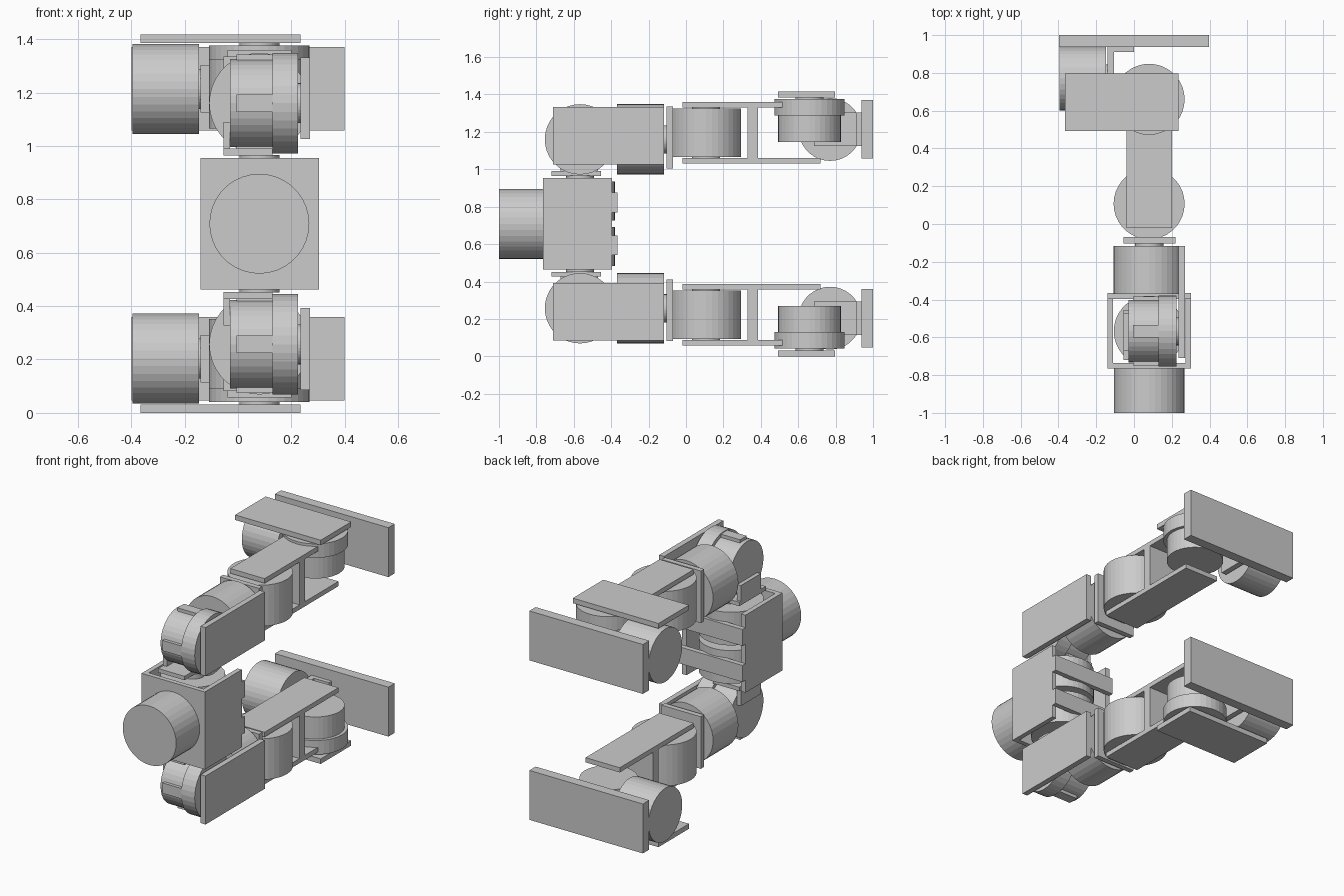
import bpy, bmesh
from math import pi
from mathutils import Matrix, Vector

if "Cube" in bpy.data.objects:
    bpy.data.objects.remove(bpy.data.objects["Cube"])

H = 1.417            # total height; the two legs mirror about H / 2
CX = 0.08            # x of the main motor axes
FLIP = False         # True while building the lower leg


def finish(name, bm):
    if FLIP:
        bmesh.ops.transform(bm, matrix=Matrix.Translation((0, 0, H)) @ Matrix.Scale(-1, 4, (0, 0, 1)), verts=bm.verts)
    bmesh.ops.recalc_face_normals(bm, faces=bm.faces)
    name = ("lower_" if FLIP else "") + name
    me = bpy.data.meshes.new(name)
    bm.to_mesh(me)
    bm.free()
    ob = bpy.data.objects.new(name, me)
    bpy.context.collection.objects.link(ob)
    return ob


def box(name, xs, ys, zs):
    bm = bmesh.new()
    bmesh.ops.create_cube(bm, size=1)
    for v in bm.verts:
        v.co = Vector([r[0] if c < 0 else r[1] for c, r in zip(v.co, (xs, ys, zs))])
    return finish(name, bm)


def cyl(name, axis, centre, r, a, b):
    """Cylinder along axis from a to b; centre gives the other two coordinates."""
    bm = bmesh.new()
    rot = {"x": Matrix.Rotation(pi / 2, 4, "Y"), "y": Matrix.Rotation(pi / 2, 4, "X"), "z": Matrix()}[axis]
    c = list(centre)
    c.insert("xyz".index(axis), (a + b) / 2)
    bmesh.ops.create_cone(bm, cap_ends=True, segments=36, radius1=r, radius2=r,
                          depth=b - a, matrix=Matrix.Translation(c) @ rot)
    return finish(name, bm)


# Waist motor and open hip frame
cyl("waist_motor", "y", (CX, H / 2), 0.187, -1.0, -0.765)
FZ = (0.463, 0.954)
box("hip_frame_front", (-0.14, 0.303), (-0.765, -0.735), FZ)
box("hip_frame_left", (-0.14, -0.11), (-0.735, -0.395), FZ)
box("hip_frame_right", (0.273, 0.303), (-0.735, -0.395), FZ)


def leg():
    # Hip yaw motor inside the frame, and the frame's rear strap
    cyl("hip_yaw_motor", "z", (CX, -0.567), 0.187, 0.725, 0.935)
    cyl("hip_yaw_shaft", "z", (CX, -0.567), 0.075, 0.935, 0.966)
    box("hip_frame_strap", (-0.14, 0.303), (-0.397, -0.365), (0.77, 0.875))

    # Hip pitch motor carried by an angle bracket
    box("hip_bracket_base", (-0.055, 0.13), (-0.72, -0.455), (0.965, 0.99))
    box("hip_bracket_wall", (-0.055, -0.03), (-0.67, -0.47), (0.99, 1.09))
    hip = (-0.567, 1.16)
    cyl("hip_pitch_body", "x", hip, 0.165, -0.03, 0.13)
    cyl("hip_pitch_head", "x", hip, 0.188, 0.13, 0.225)
    cyl("hip_pitch_shaft", "x", hip, 0.075, 0.225, 0.236)
    for i, (dy, dz) in enumerate(((0, 1), (0, -1), (1, 0), (-1, 0))):
        y, z = hip[0] + dy * 0.163, hip[1] + dz * 0.163
        hy, hz = (0.019, 0.033) if dy else (0.033, 0.019)
        box(f"hip_pitch_rib_{i}", (-0.005, 0.13), (y - hy, y + hy), (z - hz, z + hz))

    # Thigh plate and roll motor
    box("thigh_plate", (0.235, 0.27), (-0.71, -0.117), (1.025, 1.332))
    cyl("thigh_roll_motor", "y", (CX, 1.16), 0.188, -0.37, -0.117)
    cyl("thigh_roll_shaft", "y", (CX, 1.16), 0.075, -0.117, -0.1)
    box("thigh_end_plate", (-0.055, 0.22), (-0.103, -0.07), (1.005, 1.335))

    # Knee motor and shin plates
    knee = (CX, 0.107)
    cyl("knee_motor", "z", knee, 0.188, 1.065, 1.325)
    cyl("knee_shaft", "z", knee, 0.075, 1.055, 1.335)
    box("shin_outer_plate", (-0.04, 0.2), (-0.02, 0.515), (1.33, 1.36))
    box("shin_inner_plate", (-0.04, 0.2), (-0.02, 0.72), (1.03, 1.06))
    box("shin_web", (-0.04, 0.2), (0.33, 0.385), (1.06, 1.33))

    # Ankle pitch motor and ankle plate
    ankle = (CX, 0.66)
    cyl("ankle_pitch_body", "z", ankle, 0.168, 1.147, 1.287)
    cyl("ankle_pitch_head", "z", ankle, 0.188, 1.287, 1.376)
    cyl("ankle_pitch_shaft", "z", ankle, 0.075, 1.376, 1.388)
    box("ankle_plate", (-0.365, 0.235), (0.492, 0.797), (1.385, H))

    # Ankle roll motor, foot bracket and foot
    cyl("ankle_roll_motor", "x", (0.77, 1.213), 0.168, -0.395, -0.147)
    cyl("ankle_roll_shaft", "x", (0.77, 1.213), 0.075, -0.147, -0.138)
    box("foot_bracket_wall", (-0.14, -0.105), (0.685, 0.937), (1.125, 1.303))
    box("foot_bracket_flange", (-0.105, 0.0), (0.91, 0.937), (1.125, 1.303))
    box("foot_plate", (-0.398, 0.398), (0.937, 1.0), (1.057, 1.37))


for FLIP in (False, True):
    leg()
